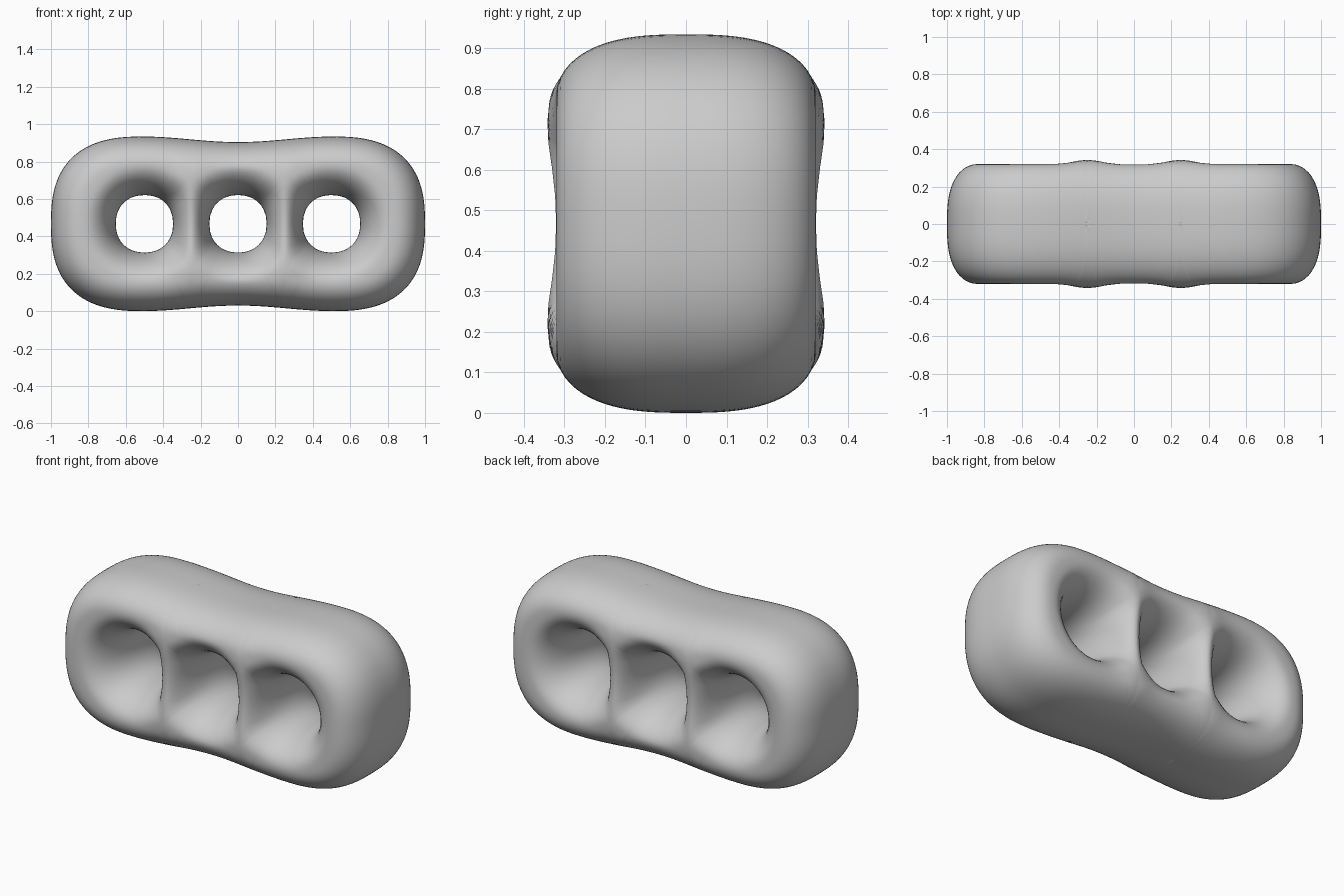
import bpy, bmesh, math

if "Cube" in bpy.data.objects:
    bpy.data.objects.remove(bpy.data.objects["Cube"])

ZC = 0.467        # height of the hole centres
HOLE = 0.153      # hole radius at its narrowest
BAR = 0.25        # x of the ridge between two holes
FLARE = 0.165     # width of the flared hole wall
ROUND = 0.15      # width of the outer rounding
EXP = 2.6         # squareness of the rounded ends
ROWS = 40


def half_height(x):
    """Half height of the outline between the two rounded ends."""
    return 0.437 + 0.03 * (1 - math.cos(math.pi * min(abs(x) / 0.52, 1))) / 2


def waist(phi):
    """Slightly squarish hole outline."""
    return HOLE / (abs(math.cos(phi)) ** 2.2 + abs(math.sin(phi)) ** 2.2) ** (1 / 2.2)


def depth(x, z, cx):
    """Half thickness of the body at a point belonging to the hole at cx."""
    # outer rounding
    if abs(x) <= 0.5:
        d = half_height(x) - abs(z)
    else:
        s = (((abs(x) - 0.5) / 0.5) ** EXP + (abs(z) / 0.467) ** EXP) ** (1 / EXP)
        d = (1 - s) * 0.467
    q = 1 - min(max(d / ROUND, 0), 1)
    outer = (1 - q * q) ** 0.36
    # hole flare, narrower where a bar separates two holes
    phi = math.atan2(z, x - cx)
    w = waist(phi)
    a = FLARE
    c = math.cos(phi)
    if abs(c) > 0.1 and (cx == 0 or c < 0):
        a = min(a, BAR / abs(c) - w)
    q = 1 - min(max((math.hypot(x - cx, z) - w) / a, 0), 1)
    inner = math.sqrt(max(1 - q * q, 0))
    # small swellings at both ends of the bars
    bump = math.exp(-(((abs(x) - BAR) / 0.11) ** 2 + ((abs(z) - 0.24) / 0.12) ** 2))
    return (0.32 + 0.022 * bump) * outer * inner


def bar_line(x, up, n=32):
    """Points along a bar ridge; True marks points on the outline."""
    pts = []
    for i in range(n + 1):
        w = 2 * i / n - 1
        w = math.sin(math.pi / 2 * math.sin(math.pi / 2 * w))
        pts.append((x, half_height(x) * w * up, i in (0, n)))
    return pts


def edge_line(x0, x1, side, n):
    return [(x0 + (x1 - x0) * i / n, side * half_height(x0 + (x1 - x0) * i / n), True)
            for i in range(n + 1)]


def end_arc(n=56):
    pts = []
    for i in range(n + 1):
        t = -math.pi / 2 + math.pi * i / n
        c, s = max(math.cos(t), 0), math.sin(t)
        pts.append((0.5 + 0.5 * c ** (2 / EXP),
                    math.copysign(0.467 * abs(s) ** (2 / EXP), s), True))
    # keep the joins with the straight edges exact
    pts[0] = (0.5, -half_height(0.5), True)
    pts[-1] = (0.5, half_height(0.5), True)
    return pts


def add_cell(bm, border, cx, sx, sy):
    """Skin between one hole and its surrounding border."""
    cols = []
    for bx, bz, on_edge in border:
        phi = math.atan2(bz, bx - cx)
        ix, iz = cx + waist(phi) * math.cos(phi), waist(phi) * math.sin(phi)
        col = []
        for j in range(ROWS + 1):
            u = j / ROWS
            t = u * u / (u * u + (1 - u) ** 3)
            x, z = ix + (bx - ix) * t, iz + (bz - iz) * t
            flat = j == 0 or (j == ROWS and on_edge)
            y = 0 if flat else depth(x, z, cx)
            col.append(bm.verts.new((x * sx, y * sy, z + ZC)))
        cols.append(col)
    for i, a in enumerate(cols):
        b = cols[(i + 1) % len(cols)]
        for j in range(ROWS):
            bm.faces.new((a[j], a[j + 1], b[j + 1], b[j]))


middle = (bar_line(BAR, 1)[:-1] + edge_line(BAR, -BAR, 1, 24)[:-1]
          + bar_line(-BAR, -1)[:-1] + edge_line(-BAR, BAR, -1, 24)[:-1])
end = (edge_line(BAR, 0.5, -1, 12)[:-1] + end_arc()[:-1]
       + edge_line(0.5, BAR, 1, 12)[:-1] + bar_line(BAR, -1)[:-1])

# three-holed body, front and back halves
bm = bmesh.new()
for sy in (-1, 1):
    add_cell(bm, middle, 0, 1, sy)
    for sx in (-1, 1):
        add_cell(bm, end, 0.5, sx, sy)
bmesh.ops.remove_doubles(bm, verts=bm.verts, dist=0.00002)
bmesh.ops.recalc_face_normals(bm, faces=bm.faces)
mesh = bpy.data.meshes.new("three_hole_body")
bm.to_mesh(mesh)
bm.free()
for p in mesh.polygons:
    p.use_smooth = True
body = bpy.data.objects.new("three_hole_body", mesh)
bpy.context.collection.objects.link(body)
